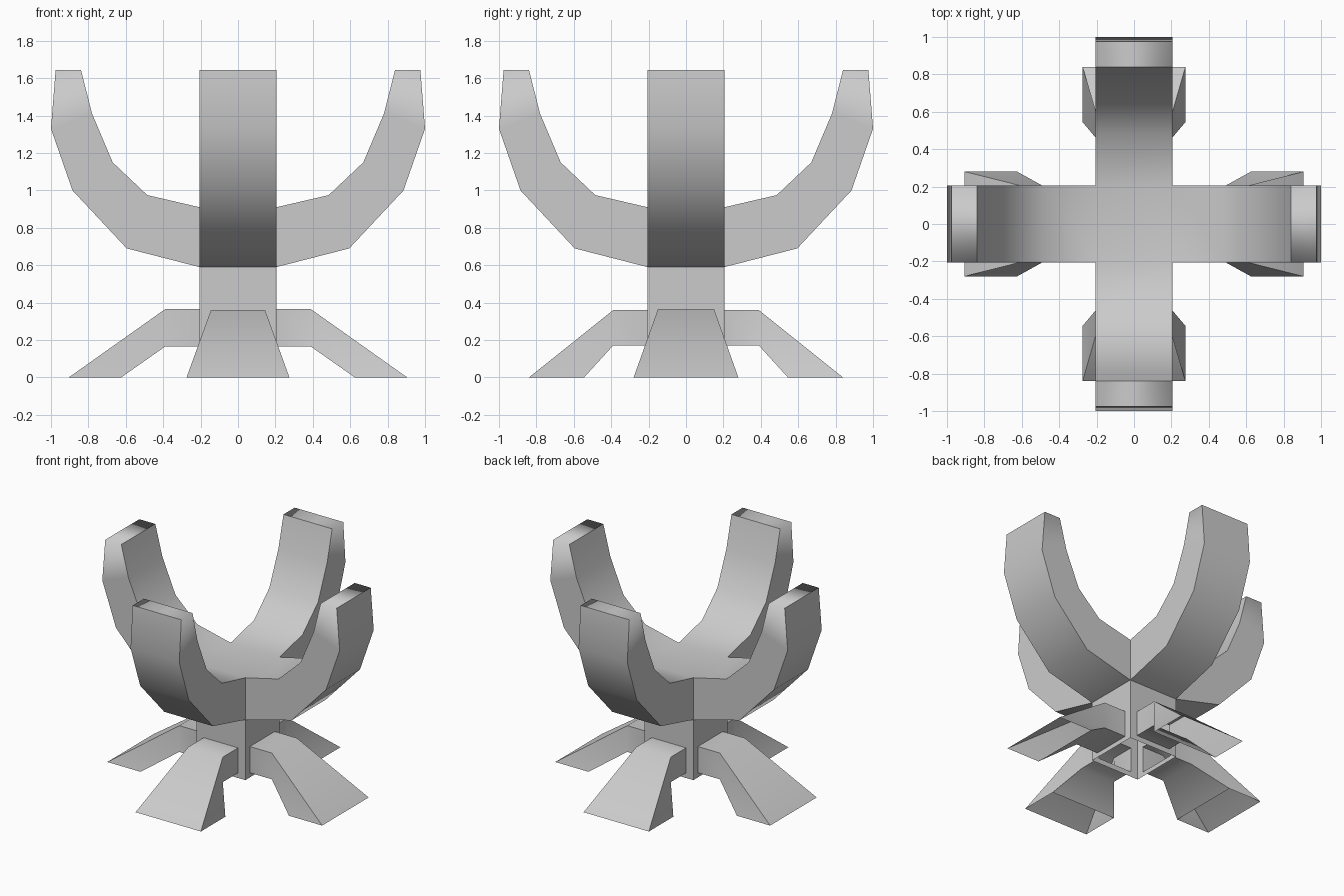
import bpy
import bmesh
import math
from mathutils import Matrix

if "Cube" in bpy.data.objects:
    bpy.data.objects.remove(bpy.data.objects["Cube"], do_unlink=True)

grey = bpy.data.materials.new("plain grey")
grey.use_nodes = True
grey.diffuse_color = (0.6, 0.6, 0.6, 1)
grey.node_tree.nodes["Principled BSDF"].inputs["Base Color"].default_value = (0.6, 0.6, 0.6, 1)

HALF = 0.205               # half width of column and prongs
HUB_LOW, HUB_TOP = 0.59, 0.91
COLUMN_LOW = 0.13
TIP = 1.645


def loft(bm, rings, turn):
    """Skin four-cornered rings into an open tube, turned about z."""
    spin = Matrix.Rotation(turn, 4, 'Z')
    rows = [[bm.verts.new(spin @ Matrix.Translation(p).translation) for p in r] for r in rings]
    for a, b in zip(rows, rows[1:]):
        for i in range(4):
            j = (i + 1) % 4
            bm.faces.new((a[i], a[j], b[j], b[i]))
    return rows


def ring(low, high, half_low, half_high):
    """Cross-section of a limb from its lower and upper (x, z) points."""
    return [(low[0], -half_low, low[1]), (low[0], half_low, low[1]),
            (high[0], half_high, high[1]), (high[0], -half_high, high[1])]


def finish(name, bm, smooth_tips=False):
    bmesh.ops.remove_doubles(bm, verts=bm.verts, dist=0.0005)
    bmesh.ops.recalc_face_normals(bm, faces=bm.faces)
    for f in bm.faces:
        f.smooth = True
    for e in bm.edges:
        if len(e.link_faces) == 2:
            e.smooth = e.calc_face_angle() < math.radians(60)
            # tip caps blend softly into the flanks of each prong
            if smooth_tips and all(v.co.z > TIP - 0.01 for v in e.verts):
                a, b = (v.co for v in e.verts)
                mid = (a + b) / 2
                if min(abs(mid.x), abs(mid.y)) > HALF - 0.01:
                    e.smooth = True
    mesh = bpy.data.meshes.new(name)
    bm.to_mesh(mesh)
    bm.free()
    mesh.materials.append(grey)
    obj = bpy.data.objects.new(name, mesh)
    bpy.context.collection.objects.link(obj)
    return obj


# Cradle: four curved prongs around a square hub
outer = [(HALF, HUB_LOW), (0.595, 0.69), (0.885, 1.0), (1.0, 1.33), (0.975, TIP)]
inner = [(HALF, HUB_TOP), (0.485, 0.975), (0.67, 1.15), (0.78, 1.41), (0.84, TIP)]
bm = bmesh.new()
for k in range(4):
    rows = loft(bm, [ring(o, i, HALF, HALF) for o, i in zip(outer, inner)], k * math.pi / 2)
    bm.faces.new(rows[-1])
bm.faces.new([bm.verts.new((x * HALF, y * HALF, HUB_TOP))
              for x, y in ((-1, -1), (1, -1), (1, 1), (-1, 1))])
finish("cradle", bm, smooth_tips=True)

# Leg sizes: half width, foot half width, under z, top z, foot inner, foot outer
side_leg = (0.15, 0.28, 0.165, 0.365, 0.625, 0.905)
end_leg = (0.145, 0.275, 0.17, 0.36, 0.545, 0.84)
KNEE = 0.39

# Column: open-bottomed square tube, each wall framed around a leg opening
bm = bmesh.new()
for k in range(4):
    w, _, under, top, _, _ = (side_leg, end_leg)[k % 2]
    loft(bm, [ring((HALF, COLUMN_LOW), (HALF, HUB_LOW), HALF, HALF),
              ring((HALF, under), (HALF, top), w, w)], k * math.pi / 2)
finish("column", bm)

# Legs: hollow, splayed, with open feet
for k, name in enumerate(("left_leg", "back_leg", "right_leg", "front_leg")):
    w, foot, under, top, near, far = (side_leg, end_leg)[k % 2]
    bm = bmesh.new()
    loft(bm, [ring((HALF, under), (HALF, top), w, w),
              ring((KNEE, under), (KNEE, top), w, w),
              ring((near, 0), (far, 0), foot, foot)], k * math.pi / 2)
    finish(name, bm)
